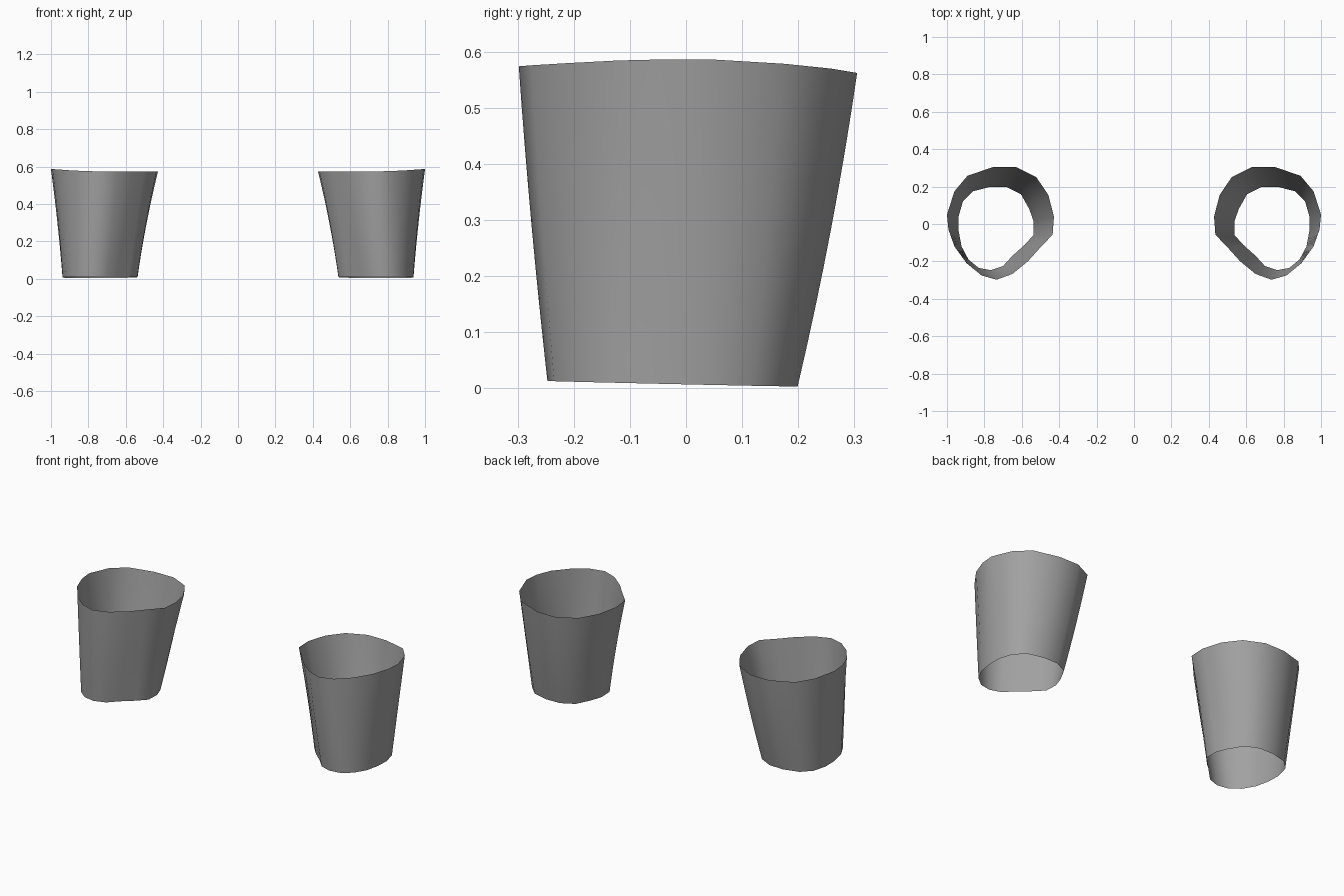
import bpy, bmesh
from mathutils import Vector

if "Cube" in bpy.data.objects:
    bpy.data.objects.remove(bpy.data.objects["Cube"])

# Counter-clockwise rim outlines of the right sleeve
TOP = [(1.0, .05), (.96, .175), (.89, .258), (.752, .305), (.63, .305), (.522, .25),
       (.458, .155), (.428, .04), (.435, -.057), (.505, -.13), (.568, -.2), (.65, -.267),
       (.735, -.298), (.815, -.275), (.895, -.21), (.96, -.12), (.992, -.03)]
BOTTOM = [(.938, .04), (.915, .12), (.86, .175), (.768, .199), (.68, .197), (.605, .16),
          (.56, .08), (.537, .015), (.538, -.06), (.585, -.112), (.65, -.17), (.70, -.225),
          (.765, -.247), (.83, -.235), (.885, -.19), (.922, -.12), (.937, -.04)]
RINGS = 8

fabric = bpy.data.materials.new("grey_fabric")
fabric.diffuse_color = (.36, .36, .36, 1)
fabric.use_nodes = True
fabric.node_tree.nodes["Principled BSDF"].inputs["Base Color"].default_value = fabric.diffuse_color


def top_height(x, y):
    # Rim rises towards the outer side and dips a little at the back
    u = (x - .715) / .285
    return .568 + (.019 if u > 0 else .006) * u * u - .02 * y


def bottom_height(x, y):
    return .008 - .022 * y - .004 * (x - .74)


def sleeve(name, side):
    bm = bmesh.new()
    rings = []
    for k in range(RINGS + 1):
        t = k / RINGS
        ring = []
        for (xt, yt), (xb, yb) in zip(TOP, BOTTOM):
            # Front and back bulge slightly, the flanks are slightly hollow
            d = Vector((xt - .715, yt)).normalized()
            f = t + (.15 * abs(d.y) - .09) * 4 * t * (1 - t)
            z0, z1 = bottom_height(xb, yb), top_height(xt, yt)
            ring.append(bm.verts.new((side * (xb + (xt - xb) * f),
                                      yb + (yt - yb) * f, z0 + (z1 - z0) * t)))
        rings.append(ring)
    n = len(TOP)
    for lo, hi in zip(rings, rings[1:]):
        for i in range(n):
            j = (i + 1) % n
            quad = (lo[i], lo[j], hi[j], hi[i])
            face = bm.faces.new(quad if side > 0 else quad[::-1])
            face.smooth = True
    mesh = bpy.data.meshes.new(name)
    bm.to_mesh(mesh)
    bm.free()
    mesh.materials.append(fabric)
    obj = bpy.data.objects.new(name, mesh)
    bpy.context.collection.objects.link(obj)


# Mirrored pair of open sleeves
sleeve("right_sleeve", 1)
sleeve("left_sleeve", -1)
